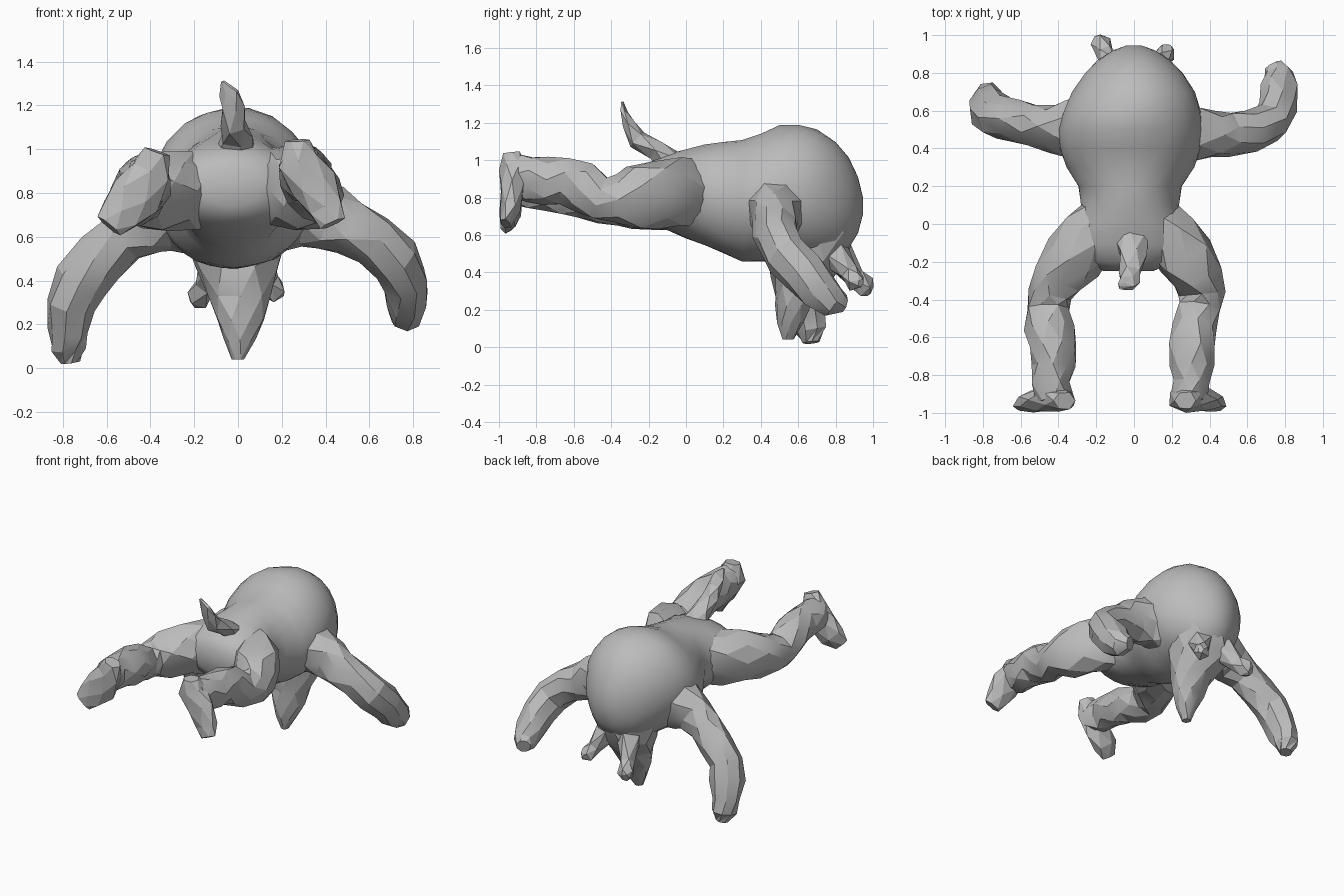
import bpy, bmesh, math, random
from mathutils import Vector

cube = bpy.data.objects.get("Cube")
if cube:
    bpy.data.objects.remove(cube, do_unlink=True)

random.seed(7)
GREY = (0.5, 0.5, 0.5, 1)
mat = bpy.data.materials.new("clay_grey")
mat.use_nodes = True
mat.diffuse_color = GREY
bsdf = next(n for n in mat.node_tree.nodes if n.type == 'BSDF_PRINCIPLED')
bsdf.inputs["Base Color"].default_value = GREY


def loft(name, path, sides, up, axis=None, jitter=0.0, angle=30):
    """Tube through (x, y, z, half width, half height) sections, capped at both ends."""
    bm = bmesh.new()
    up = Vector(up)
    pts = [Vector(p[:3]) for p in path]
    rings = []
    for i, p in enumerate(path):
        t = Vector(axis) if axis else pts[min(i + 1, len(pts) - 1)] - pts[max(i - 1, 0)]
        t.normalize()
        side = t.cross(up).normalized()
        nor = side.cross(t)
        ring = []
        for k in range(sides):
            a = 2 * math.pi * (k + 0.5 * (i % 2)) / sides
            j = 1 + random.uniform(-jitter, jitter)
            ring.append(bm.verts.new(pts[i] + (side * math.cos(a) * p[3] + nor * math.sin(a) * p[4]) * j))
        rings.append(ring)
    # staggered rings joined by triangles
    for i, (a, b) in enumerate(zip(rings, rings[1:])):
        for k in range(sides):
            n = (k + 1) % sides
            if i % 2 == 0:
                bm.faces.new((a[k], a[n], b[k]))
                bm.faces.new((a[n], b[n], b[k]))
            else:
                bm.faces.new((a[k], b[n], b[k]))
                bm.faces.new((a[k], a[n], b[n]))
    bm.faces.new(rings[0])
    bm.faces.new(rings[-1])
    bmesh.ops.recalc_face_normals(bm, faces=bm.faces)
    me = bpy.data.meshes.new(name)
    bm.to_mesh(me)
    bm.free()
    me.materials.append(mat)
    ob = bpy.data.objects.new(name, me)
    bpy.context.collection.objects.link(ob)
    bpy.ops.object.select_all(action='DESELECT')
    ob.select_set(True)
    bpy.context.view_layer.objects.active = ob
    bpy.ops.object.shade_smooth_by_angle(angle=math.radians(angle))


Z, Y = (0, 0, 1), (0, 1, 0)

# Torso: pelvis, narrow waist, and big rounded back
loft("torso", [
    (-.03, -.25, .83, .13, .09), (-.03, -.20, .83, .25, .16), (-.02, -.11, .83, .32, .20),
    (-.025, 0, .82, .29, .24), (-.02, .10, .815, .26, .27), (-.02, .20, .80, .275, .30),
    (-.02, .30, .785, .34, .325), (-.02, .40, .80, .375, .345), (-.02, .50, .82, .38, .365),
    (-.01, .60, .82, .365, .37), (0, .70, .81, .325, .355), (0, .80, .79, .26, .31),
    (0, .87, .77, .19, .245), (0, .92, .76, .11, .15), (0, .945, .755, .04, .05)],
    20, Z, axis=Y, jitter=.01, angle=45)

# Head hanging down to a pointed snout
loft("head", [
    (0, .70, .62, .24, .20), (0, .66, .46, .20, .20), (.01, .61, .33, .145, .14),
    (.015, .575, .22, .11, .10), (.01, .56, .13, .075, .07), (0, .545, .04, .03, .03)],
    8, Y, axis=(0, 0, -1), jitter=.07, angle=20)

# Ears flaring towards their tips
loft("right_ear", [(-.09, .80, .50, .09, .09), (-.15, .90, .38, .045, .06),
                   (-.18, .955, .32, .06, .06), (-.195, .985, .305, .03, .04)],
     5, Z, jitter=.12, angle=12)
loft("left_ear", [(.09, .79, .50, .09, .09), (.14, .87, .40, .05, .055),
                  (.17, .91, .35, .055, .055), (.20, .935, .345, .02, .025)],
     5, Z, jitter=.12, angle=12)

# Arms
loft("left_arm", [
    (.15, .50, .74, .20, .22), (.32, .48, .72, .16, .175), (.42, .475, .68, .13, .15),
    (.51, .47, .64, .115, .135), (.62, .49, .585, .115, .13), (.72, .535, .49, .11, .135),
    (.765, .62, .40, .10, .12), (.765, .71, .31, .10, .11), (.765, .79, .245, .075, .085),
    (.74, .84, .23, .05, .05)],
    8, Z, jitter=.09, angle=22)
loft("right_arm", [
    (-.15, .52, .72, .20, .22), (-.34, .50, .70, .16, .175), (-.43, .51, .655, .13, .145),
    (-.52, .52, .59, .115, .125), (-.63, .54, .505, .115, .125), (-.72, .565, .40, .115, .125),
    (-.76, .60, .29, .115, .115), (-.775, .64, .17, .095, .10), (-.775, .665, .09, .08, .085),
    (-.765, .67, .025, .045, .045)],
    8, Z, jitter=.09, angle=22)

# Legs
loft("left_leg", [
    (.08, .08, .82, .11, .17), (.19, -.06, .825, .16, .19), (.27, -.17, .815, .165, .185),
    (.335, -.28, .80, .14, .165), (.36, -.37, .79, .12, .13), (.35, -.45, .80, .115, .12),
    (.325, -.55, .85, .12, .14), (.30, -.65, .88, .125, .135), (.305, -.75, .895, .12, .13),
    (.305, -.84, .90, .105, .125), (.29, -.93, .92, .10, .11)],
    8, Z, jitter=.09, angle=22)
loft("right_leg", [
    (-.12, .08, .82, .11, .17), (-.24, -.06, .82, .16, .19), (-.33, -.17, .81, .165, .18),
    (-.405, -.28, .79, .14, .16), (-.445, -.37, .78, .125, .13), (-.45, -.45, .78, .12, .12),
    (-.45, -.55, .82, .125, .135), (-.43, -.65, .84, .13, .13), (-.43, -.75, .855, .115, .125),
    (-.435, -.84, .86, .105, .12), (-.42, -.93, .87, .10, .11)],
    8, Z, jitter=.09, angle=22)

# Feet turned down and outwards
loft("left_foot", [
    (.27, -.935, 1.04, .06, .05), (.275, -.925, .95, .10, .07), (.345, -.93, .84, .115, .065),
    (.40, -.94, .73, .09, .055), (.43, -.965, .66, .06, .03)],
    6, Y, jitter=.08, angle=15)
loft("right_foot", [
    (-.37, -.935, .99, .06, .05), (-.40, -.925, .90, .10, .07), (-.47, -.93, .79, .12, .065),
    (-.54, -.94, .71, .105, .055), (-.59, -.965, .65, .07, .03)],
    6, Y, jitter=.08, angle=15)

# Upright bladed tail
loft("tail", [
    (-.01, -.05, .96, .10, .08), (-.01, -.16, 1.05, .075, .055), (-.02, -.26, 1.11, .06, .055),
    (-.025, -.305, 1.19, .055, .035), (-.04, -.33, 1.255, .05, .018), (-.07, -.34, 1.31, .01, .008)],
    5, (0, 1, 1), jitter=.06, angle=15)
